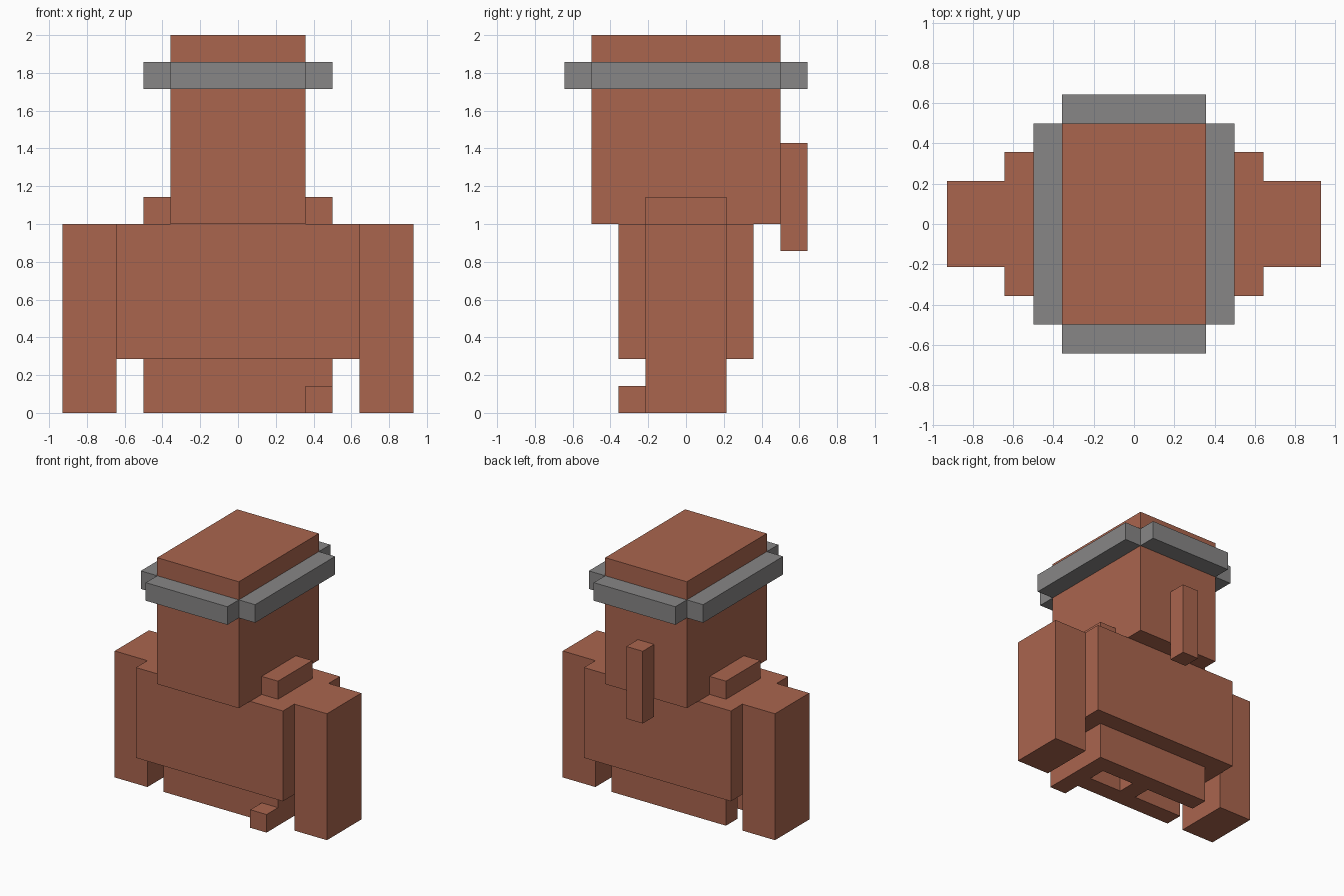
import bpy
import bmesh
from mathutils import Vector

if "Cube" in bpy.data.objects:
    bpy.data.objects.remove(bpy.data.objects["Cube"], do_unlink=True)

U = 1 / 7  # one block of the model's grid


def make_material(name, colour):
    mat = bpy.data.materials.new(name)
    mat.use_nodes = True
    mat.diffuse_color = colour
    mat.node_tree.nodes["Principled BSDF"].inputs["Base Color"].default_value = colour
    return mat


clay = make_material("clay_brown", (0.402, 0.130, 0.076, 1))
grey = make_material("stone_grey", (0.242, 0.238, 0.238, 1))


def box(name, low, high, mat=clay):
    """Box between two corners given in grid blocks."""
    low, high = Vector(low) * U, Vector(high) * U
    bm = bmesh.new()
    bmesh.ops.create_cube(bm, size=1)
    bmesh.ops.scale(bm, vec=high - low, verts=bm.verts)
    bmesh.ops.translate(bm, vec=(low + high) / 2, verts=bm.verts)
    mesh = bpy.data.meshes.new(name)
    bm.to_mesh(mesh)
    bm.free()
    mesh.materials.append(mat)
    obj = bpy.data.objects.new(name, mesh)
    bpy.context.collection.objects.link(obj)
    return obj


def pair(name, low, high, axis, names, mat=clay):
    """Box and its mirror image across the given axis."""
    box(f"{names[0]}_{name}", low, high, mat)
    low2, high2 = list(low), list(high)
    low2[axis], high2[axis] = -high[axis], -low[axis]
    box(f"{names[1]}_{name}", low2, high2, mat)


SIDES = ("left", "right")
ENDS = ("back", "front")

# Torso, head and arms
box("torso", (-4.5, -2.5, 2), (4.5, 2.5, 7))
box("head", (-2.5, -3.5, 7), (2.5, 3.5, 14))
pair("arm", (4.5, -1.5, 0), (6.5, 1.5, 7), 0, SIDES)
pair("shoulder_pad", (2.5, -1.5, 7), (3.5, 1.5, 8), 0, SIDES)

# Grey band around the head, open at the corners
pair("band", (2.5, -3.5, 12), (3.5, 3.5, 13), 0, SIDES, grey)
pair("band", (-2.5, 3.5, 12), (2.5, 4.5, 13), 1, ENDS, grey)

# Hanging braid at the back
box("braid", (-0.5, 3.5, 6), (0.5, 4.5, 10))

# Hollow base: two walls, a middle rib, a left end wall and a toe
pair("base_wall", (-3.5, 0.5, 0), (3.5, 1.5, 2), 1, ENDS)
box("base_rib", (-0.5, -0.5, 0), (0.5, 0.5, 2))
box("base_left_end", (2.5, -0.5, 0), (3.5, 0.5, 2))
box("toe", (2.5, -2.5, 0), (3.5, -1.5, 1))
